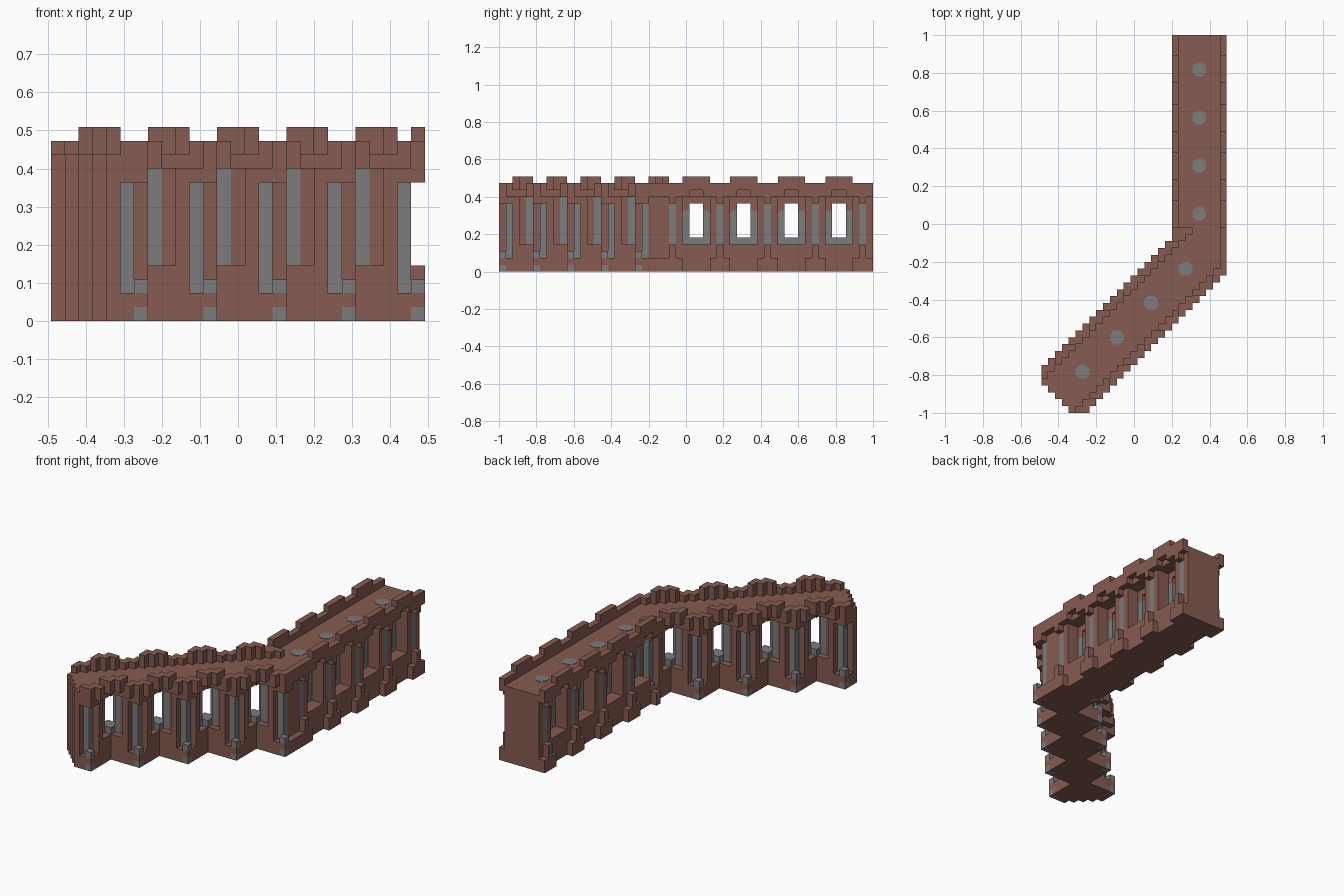
import bpy
import bmesh
from mathutils import Vector

cube = bpy.data.objects.get("Cube")
if cube:
    bpy.data.objects.remove(cube, do_unlink=True)

V = 2 / 55                      # block size
NX, NY, NZ = 27, 55, 14         # overall size in blocks


def make_material(name, color):
    mat = bpy.data.materials.new(name)
    mat.use_nodes = True
    mat.diffuse_color = color
    mat.node_tree.nodes["Principled BSDF"].inputs["Base Color"].default_value = color
    return mat


BROWN = make_material("red_brown_stone", (0.24, 0.105, 0.083, 1))
GREY = make_material("grey_stone", (0.2, 0.2, 0.205, 1))


def point(i, j, k):
    return Vector(((i - NX / 2) * V, (j - NY / 2) * V, k * V))


# Diagonal wall: bays repeat every five blocks along x = y
def diagonal(i, j, k):
    d = abs(i - j)                          # distance from centre line
    w = abs((i + j + 4) % 10 - 5)           # 0 at window centre, 5 at slit
    if d >= 5:
        bottom = 12 if w <= 1 else 10 if w >= 4 else 11
        if bottom <= k < (14 if w <= 2 else 13):
            return "parapet"
        tip = d == 6 and w == 5
        if tip and k in (0, 2):
            return "grey_trim"
        return "base" if w >= 4 and k < 2 else None
    if k >= 11:
        return "walkway" if k == 11 else None
    if d == 4 and w == 5 and 2 <= k < 10:
        return "grey_trim"
    if k < 4:                               # base of overlapping squares
        return "base" if max(i, j) <= 6 + 5 * (min(i, j) // 5) else None
    if w > 2:
        return "wall"
    if d > 1:
        return None
    if w == 2 or k == 4:
        return "grey_trim"
    return "wall" if k == 10 else None


# Straight wall: bays repeat every seven blocks along y
def straight(i, j, k):
    side = min(i - 19, 26 - i)
    p = (j - 24) % 7 if j >= 24 else 0      # 0-2 slit pier, 3-6 window
    if side == 0:
        bottom = 10 if p == 1 else 12 if p in (4, 5) else 11
        if bottom <= k < (14 if p >= 3 else 13):
            return "parapet"
        return "base" if k < (4 if p == 1 else 2 if p <= 2 else 0) else None
    if k >= 11:
        return "walkway" if k == 11 else None
    if k < 4:
        return "base"
    if p < 3:
        return "grey_trim" if p == 1 and side == 1 and k < 10 else "wall"
    if side < 3:
        return None
    if p in (3, 6):
        return "grey_trim" if k < 9 else "wall"
    return "grey_trim" if k == 4 else "wall" if k == 10 else None


def part_at(i, j, k):
    if i + j < 4:
        return None
    if j <= 26 and i + j <= 47 and abs(i - j) <= 6:
        return diagonal(i, j, k)
    if i >= 19 and (j >= 25 or i + j > 47):
        return straight(i, j, k)
    return None


blocks = {}
for i in range(NX):
    for j in range(NY):
        for k in range(NZ):
            part = part_at(i, j, k)
            if part:
                blocks[i, j, k] = part


# Each part keeps only the outside faces of its blocks
def build_part(name, mat):
    bm = bmesh.new()
    for cell, part in blocks.items():
        if part != name:
            continue
        for axis in range(3):
            for sign in (0, 1):
                near = list(cell)
                near[axis] += 2 * sign - 1
                if tuple(near) in blocks:
                    continue
                start = list(cell)
                start[axis] += sign
                corners = []
                for a, b in ((0, 0), (1, 0), (1, 1), (0, 1)):
                    c = list(start)
                    c[(axis + 1) % 3] += a
                    c[(axis + 2) % 3] += b
                    corners.append(bm.verts.new(point(*c)))
                bm.faces.new(corners if sign else corners[::-1])
    bmesh.ops.remove_doubles(bm, verts=bm.verts, dist=V / 100)
    mesh = bpy.data.meshes.new(name)
    bm.to_mesh(mesh)
    bm.free()
    mesh.materials.append(mat)
    bpy.context.collection.objects.link(bpy.data.objects.new(name, mesh))


for name in ("base", "wall", "walkway", "parapet"):
    build_part(name, BROWN)
build_part("grey_trim", GREY)

# Grey paving spots above each window
spots = [(6 + 5 * n, 6 + 5 * n) for n in range(4)]
spots += [(23, 29 + 7 * n) for n in range(4)]
for n, (i, j) in enumerate(spots):
    bpy.ops.mesh.primitive_cylinder_add(vertices=8, radius=0.04, depth=0.004,
                                        location=point(i, j, 12), rotation=(0, 0, 0.3927))
    spot = bpy.context.object
    spot.name = f"paving_spot_{n + 1}"
    spot.data.materials.append(GREY)
